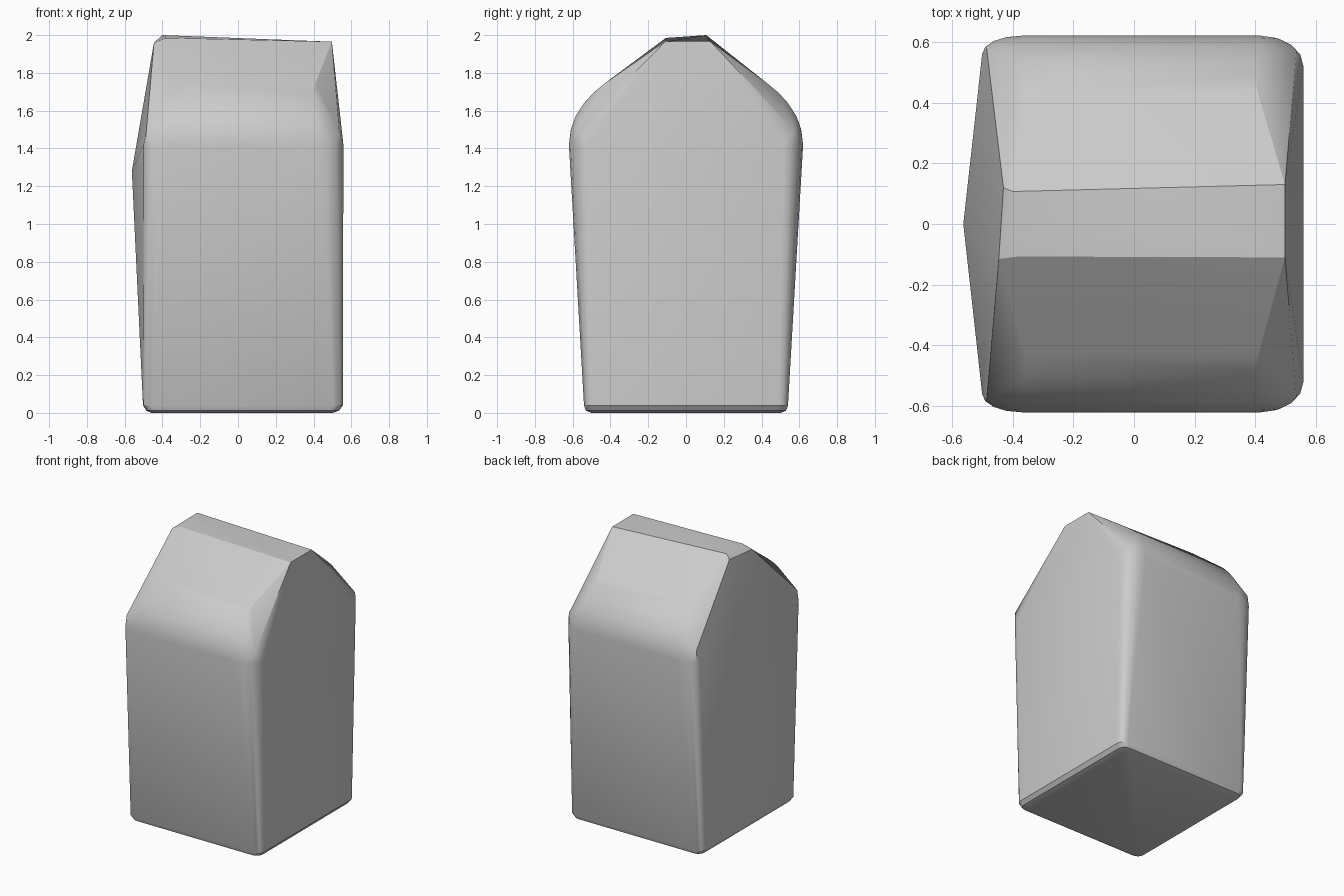
import bpy, bmesh, math
from mathutils import Vector

if "Cube" in bpy.data.objects:
    bpy.data.objects.remove(bpy.data.objects["Cube"], do_unlink=True)

# Single plain colour
grey = bpy.data.materials.new("plain grey")
grey.use_nodes = True
grey.diffuse_color = (0.6, 0.6, 0.6, 1)
grey.node_tree.nodes["Principled BSDF"].inputs["Base Color"].default_value = (0.6, 0.6, 0.6, 1)

points = []


def corner(sx, sy, x, y, z, rx, ry, steps=4):
    """Rounded plan corner at one height."""
    for i in range(steps + 1):
        a = math.pi / 2 * i / steps
        points.append((sx * (x - rx + rx * math.cos(a)), sy * (y - ry + ry * math.sin(a)), z))


# Tapered body: base bevel, lower wall and shoulder rings
for sy in (-1, 1):
    for y, z, right, left in ((0.5, 0.0, 0.5, 0.46), (0.53, 0.012, 0.535, 0.485),
                              (0.54, 0.04, 0.555, 0.503)):
        corner(1, sy, right, y, z, 0.05, 0.05)
        corner(-1, sy, left, y, z, 0.05, 0.05)
    corner(1, sy, 0.558, 0.62, 1.42, 0.14, 0.1)
    corner(-1, sy, 0.5, 0.62, 1.42, 0.13, 0.06)

    # Curved shoulder leading into the sloping roof
    for y, z, right, left in ((0.61, 1.5, 0.42, 0.38), (0.585, 1.57, 0.41, 0.37),
                              (0.54, 1.64, 0.4, 0.365), (0.49, 1.695, 0.4, 0.36),
                              (0.43, 1.745, 0.41, 0.36)):
        points += [(right, sy * y, z), (-left, sy * y, z)]
    points += [(0.535, sy * 0.57, 1.5), (-0.485, sy * 0.575, 1.5)]

# Narrow sloping top, and the shallow peak on the right wall
points += [(-0.4, 0.107, 2.0), (-0.38, -0.107, 1.985), (-0.43, 0.12, 1.97),
           (-0.445, -0.115, 1.96), (0.497, 0.13, 1.965), (0.497, -0.11, 1.965),
           (-0.562, 0.0, 1.28)]

# Skin the rounded carton
bm = bmesh.new()
for p in points:
    bm.verts.new(Vector(p))
bmesh.ops.remove_doubles(bm, verts=bm.verts[:], dist=0.002)
bmesh.ops.convex_hull(bm, input=bm.verts[:])
bmesh.ops.delete(bm, geom=[v for v in bm.verts if not v.link_faces], context="VERTS")
bmesh.ops.dissolve_limit(bm, angle_limit=math.radians(0.5), verts=bm.verts[:], edges=bm.edges[:])
bmesh.ops.recalc_face_normals(bm, faces=bm.faces[:])
mesh = bpy.data.meshes.new("carton_body")
bm.to_mesh(mesh)
bm.free()
mesh.materials.append(grey)
body = bpy.data.objects.new("carton_body", mesh)
bpy.context.collection.objects.link(body)

# Soft curves with crisp roof edges
bpy.ops.object.select_all(action="DESELECT")
body.select_set(True)
bpy.context.view_layer.objects.active = body
bpy.ops.object.shade_smooth_by_angle(angle=math.radians(30))
